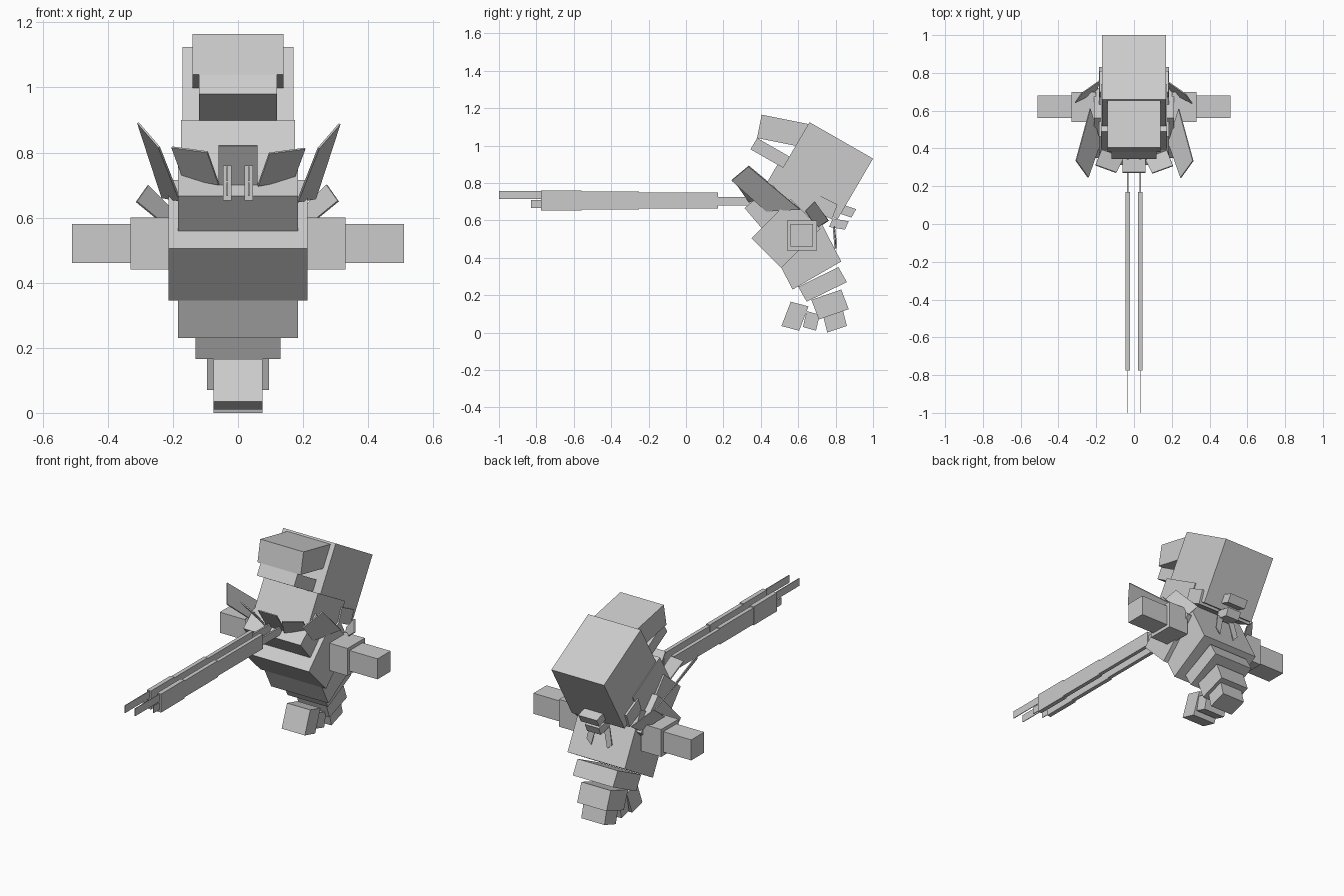
import bpy
import bmesh
from mathutils import Vector

old = bpy.data.objects.get("Cube")
if old:
    bpy.data.objects.remove(old, do_unlink=True)

grey = bpy.data.materials.new("plain_grey")
grey.use_nodes = True
grey.diffuse_color = (0.6, 0.6, 0.6, 1)
grey.node_tree.nodes["Principled BSDF"].inputs["Base Color"].default_value = (0.6, 0.6, 0.6, 1)


def extrude(name, points, offset):
    """Flat polygon pushed along an offset into a closed solid."""
    bm = bmesh.new()
    face = bm.faces.new([bm.verts.new(p) for p in points])
    grown = bmesh.ops.extrude_face_region(bm, geom=[face], use_keep_orig=True)
    new_verts = [g for g in grown["geom"] if isinstance(g, bmesh.types.BMVert)]
    bmesh.ops.translate(bm, verts=new_verts, vec=offset)
    bmesh.ops.recalc_face_normals(bm, faces=bm.faces)
    mesh = bpy.data.meshes.new(name)
    bm.to_mesh(mesh)
    bm.free()
    mesh.materials.append(grey)
    obj = bpy.data.objects.new(name, mesh)
    bpy.context.collection.objects.link(obj)
    return obj


def block(name, a, b, c, x0, x1):
    """Tilted box: three side-on (y, z) corners, fourth completes it."""
    d = (a[0] + c[0] - b[0], a[1] + c[1] - b[1])
    return extrude(name, [(x0, y, z) for y, z in (a, b, c, d)], Vector((x1 - x0, 0, 0)))


def centred(name, a, b, c, half):
    return block(name, a, b, c, -half, half)


def bar(name, y0, y1, z0, z1, x0, x1):
    return block(name, (y0, z1), (y0, z0), (y1, z0), x0, x1)


def plate(name, points, thick=0.006):
    p = [Vector(q) for q in points]
    normal = (p[2] - p[0]).cross(p[3] - p[1]).normalized()
    return extrude(name, p, normal * thick)


# Head with hood, visor and jaw
centred("head", (.66, 1.125), (.47, .80), (.81, .605), .17)
centred("hood", (.405, 1.165), (.38, 1.04), (.63, .99), .14)
centred("visor", (.38, 1.04), (.345, .98), (.52, .88), .12)
centred("jaw", (.49, .90), (.35, .66), (.60, .52), .175)

# Body segments, tapering to a curled tail
centred("chest", (.313, .666), (.42, .54), (.57, .665), .185)
centred("torso", (.35, .505), (.51, .345), (.72, .555), .213)
centred("waist", (.42, .52), (.57, .23), (.83, .38), .185)
centred("hips", (.60, .245), (.645, .165), (.86, .27), .13)
centred("tail_upper", (.67, .175), (.71, .07), (.87, .125), .095)
centred("tail_lower", (.735, .08), (.755, .0), (.86, .035), .075)
centred("tail_bend", (.645, .115), (.625, .03), (.695, .01), .07)
centred("tail_end", (.56, .165), (.51, .035), (.605, .01), .075)

# Scarf knot at the back and collar plate at the front
centred("scarf_band", (.70, .74), (.67, .66), (.78, .605), .183)
centred("knot_outer", (.85, .68), (.825, .635), (.885, .615), .06)
centred("knot_inner", (.785, .61), (.765, .565), (.85, .55), .045)
plate("collar_middle", [(-.06, .27, .82), (.06, .27, .82), (.06, .35, .70), (-.06, .35, .70)])

for side, s in (("left", 1), ("right", -1)):
    def mirrored(points):
        return [(s * x, y, z) for x, y, z in points]

    # Arms
    bar(side + "_shoulder", .54, .70, .44, .60, s * .2, s * .33)
    bar(side + "_arm", .56, .68, .46, .58, s * .3, s * .51)

    # Scarf and collar flaps
    plate(side + "_collar_wing", mirrored(
        [(.31, .335, .89), (.245, .245, .815), (.18, .43, .65), (.235, .61, .66)]))
    plate(side + "_collar_flap", mirrored(
        [(.205, .31, .815), (.095, .27, .80), (.06, .34, .70), (.17, .40, .72)]))
    plate(side + "_back_fin", mirrored(
        [(.31, .64, .65), (.275, .69, .70), (.175, .76, .60), (.20, .70, .56)]))
    plate(side + "_scarf_tail", mirrored(
        [(.02, .79, .57), (.06, .79, .57), (.08, .80, .48), (.05, .80, .45)]))

    # Long twin rods
    bar(side + "_rod_grip", .17, .40, .68, .725, s * .028, s * .038)
    bar(side + "_rod_rear", -.25, .17, .664, .748, s * .022, s * .044)
    bar(side + "_rod_middle", -.56, -.25, .658, .754, s * .021, s * .045)
    bar(side + "_rod_front", -.775, -.56, .652, .760, s * .02, s * .046)
    bar(side + "_rod_tip", -1, -.775, .713, .757, s * .031, s * .035)
    bar(side + "_rod_lower_tip", -.83, -.775, .666, .708, s * .031, s * .035)
